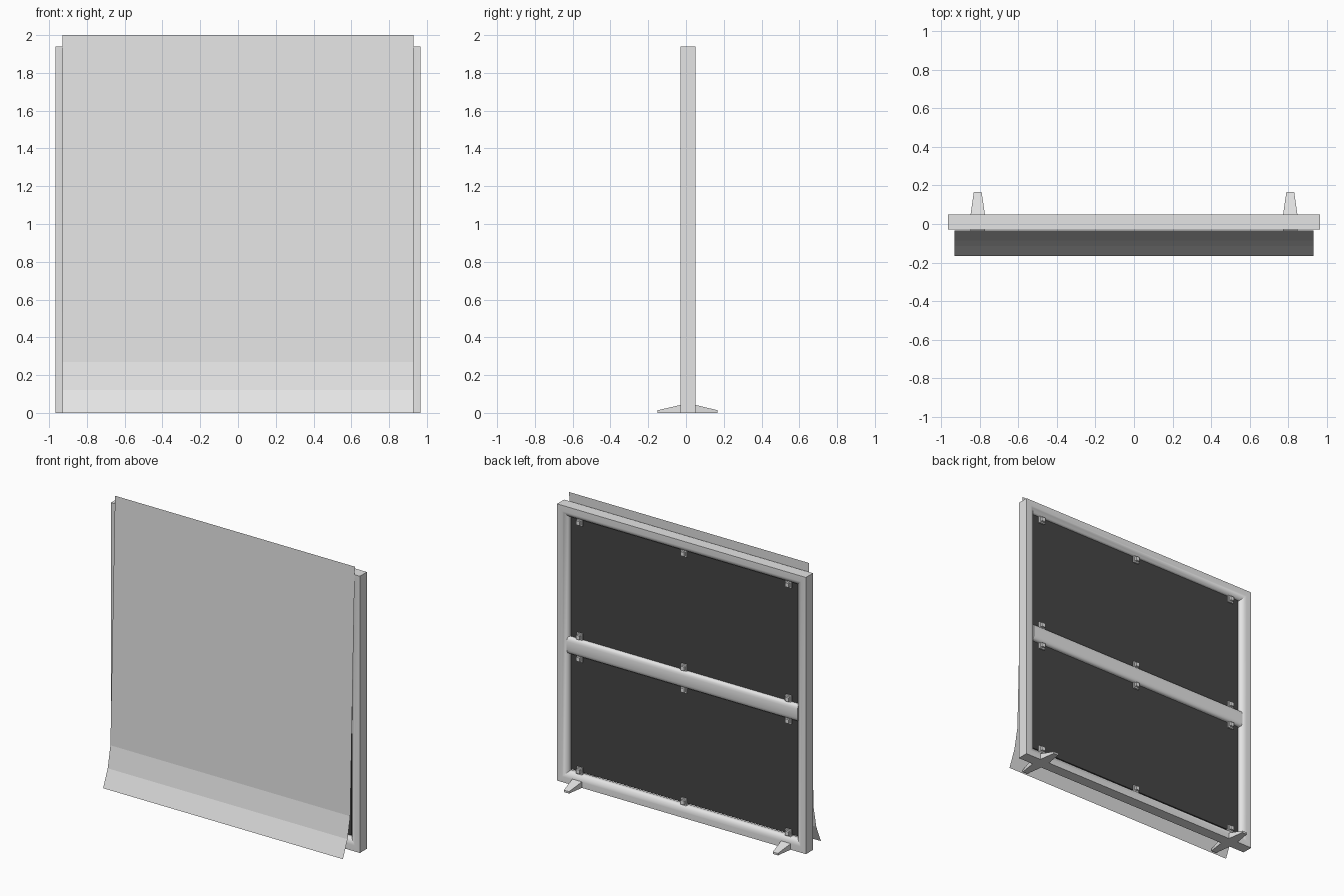
import bpy, bmesh, math

if "Cube" in bpy.data.objects:
    bpy.data.objects.remove(bpy.data.objects["Cube"])


def material(name, v):
    m = bpy.data.materials.new(name)
    m.diffuse_color = (v, v, v, 1)
    m.use_nodes = True
    m.node_tree.nodes["Principled BSDF"].inputs["Base Color"].default_value = m.diffuse_color
    return m


LIGHT = material("light grey metal", 0.78)
WHITE = material("white sheet", 0.78)
DARK = material("dark panel", 0.06)


def finish(name, bm, mat, recalc=True, smooth=False):
    if recalc:
        bmesh.ops.recalc_face_normals(bm, faces=bm.faces)
    me = bpy.data.meshes.new(name)
    bm.to_mesh(me)
    bm.free()
    me.materials.append(mat)
    ob = bpy.data.objects.new(name, me)
    bpy.context.collection.objects.link(ob)
    if smooth:
        bpy.ops.object.select_all(action='DESELECT')
        ob.select_set(True)
        bpy.context.view_layer.objects.active = ob
        bpy.ops.object.shade_smooth_by_angle(angle=math.radians(40))
    return ob


def add_box(bm, x0, x1, y0, y1, z0, z1):
    vs = bmesh.ops.create_cube(bm, size=1)["verts"]
    for v in vs:
        v.co.x = x1 if v.co.x > 0 else x0
        v.co.y = y1 if v.co.y > 0 else y0
        v.co.z = z1 if v.co.z > 0 else z0


# Outer frame: profile (inset, y) swept round a rectangle
W, H = 0.965, 1.94
profile = [(0, -0.028), (0, 0.01), (0, 0.05), (0.04, 0.05), (0.05, 0.046),
           (0.072, 0.032), (0.078, 0.022), (0.078, 0.0), (0.072, -0.01),
           (0.05, -0.024), (0.04, -0.028)]
bm = bmesh.new()
rings = [[bm.verts.new((sx * (W - d), y, H - d if top else d)) for d, y in profile]
         for sx, top in ((-1, 0), (1, 0), (1, 1), (-1, 1))]
n = len(profile)
for c in range(4):
    a, b = rings[c], rings[(c + 1) % 4]
    for i in range(n):
        j = (i + 1) % n
        bm.faces.new((a[i], a[j], b[j], b[i]))
finish("outer_frame", bm, LIGHT, smooth=True)

# Middle rail: rounded bar between the posts
bm = bmesh.new()
ends = []
for x in (-0.895, 0.895):
    ends.append([bm.verts.new((x, 0.01 + 0.034 * math.copysign(abs(math.sin(t)) ** 0.6, math.sin(t)),
                               0.962 + 0.06 * math.copysign(abs(math.cos(t)) ** 0.6, math.cos(t))))
                 for t in [2 * math.pi * k / 20 for k in range(20)]])
for i in range(20):
    j = (i + 1) % 20
    bm.faces.new((ends[0][i], ends[0][j], ends[1][j], ends[1][i]))
for e in ends:
    bm.faces.new(e)
finish("middle_rail", bm, LIGHT, smooth=True)

# Dark infill panels
for name, z0, z1 in (("lower_panel", 0.09, 0.907), ("upper_panel", 1.017, 1.868)):
    bm = bmesh.new()
    add_box(bm, -0.88, 0.88, 0.0, 0.016, z0, z1)
    finish(name, bm, DARK)

# Panel clips: a plate gripping the panel and a small knob
for z, row in ((0.1, "a"), (0.887, "b"), (1.04, "c"), (1.842, "d")):
    for x in (-0.81, 0, 0.81):
        bm = bmesh.new()
        add_box(bm, x - 0.022, x + 0.022, -0.008, 0.027, z - 0.024, z + 0.024)
        add_box(bm, x - 0.014, x + 0.014, 0.027, 0.042, z - 0.014, z + 0.014)
        finish("clip_" + row, bm, LIGHT)

# Feet: tapered blades running front to back
for x in (-0.81, 0.81):
    bm = bmesh.new()
    sections = []
    for y, w, h in ((-0.15, 0.02, 0.014), (-0.028, 0.037, 0.042),
                    (0.05, 0.037, 0.042), (0.167, 0.02, 0.014)):
        sections.append([bm.verts.new((x + sx * w, y, z))
                         for sx, z in ((-1, 0), (1, 0), (1, h), (-1, h))])
    for a, b in zip(sections, sections[1:]):
        for i in range(4):
            j = (i + 1) % 4
            bm.faces.new((a[i], a[j], b[j], b[i]))
    bm.faces.new(sections[0])
    bm.faces.new(sections[-1])
    finish("foot", bm, LIGHT)

# Front sheet: thin, leaning slightly and kicking out at the bottom
bm = bmesh.new()
rows = [(bm.verts.new((-0.93, y, z)), bm.verts.new((0.93, y, z)))
        for y, z in ((-0.166, 0.0), (-0.115, 0.12), (-0.085, 0.27), (-0.034, 2.0))]
for a, b in zip(rows, rows[1:]):
    bm.faces.new((a[0], a[1], b[1], b[0]))
finish("front_sheet", bm, WHITE, recalc=False)
